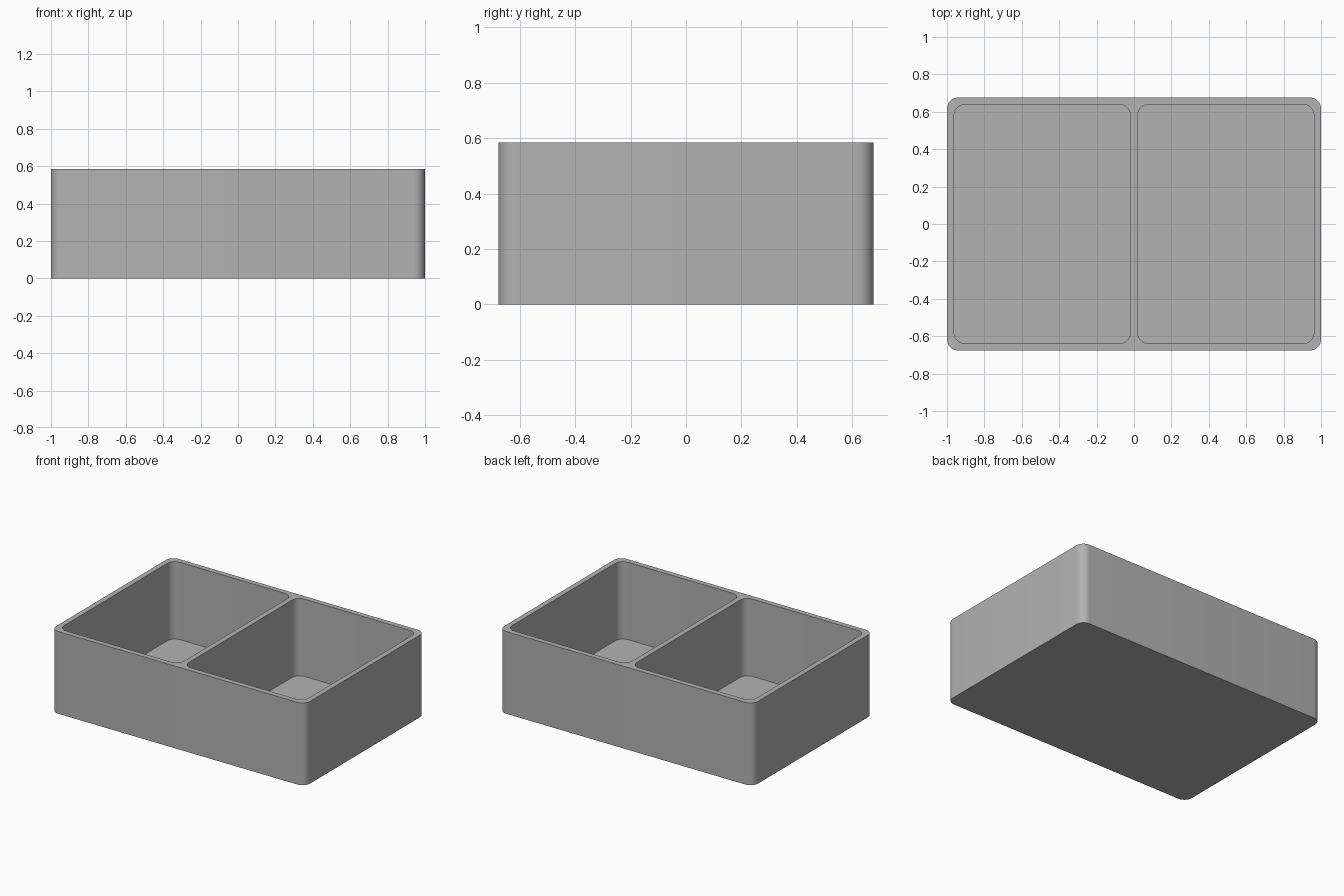
import bpy
import bmesh
from math import cos, sin, pi
from mathutils import Vector

cube = bpy.data.objects.get("Cube")
if cube:
    bpy.data.objects.remove(cube, do_unlink=True)

WIDTH, DEPTH, HEIGHT = 2.0, 1.353, 0.585
WALL, FLOOR = 0.0375, 0.035
RADIUS, STEPS = 0.06, 10

# Plain grey plastic
grey = bpy.data.materials.new("grey plastic")
grey.use_nodes = True
color = (0.45, 0.45, 0.45, 1)
grey.diffuse_color = color
grey.node_tree.nodes["Principled BSDF"].inputs["Base Color"].default_value = color

bm = bmesh.new()


def rounded_loop(cx, w, d, z):
    """Ring of vertices around a rectangle with rounded corners."""
    ring = []
    for corner, (sx, sy) in enumerate([(1, 1), (-1, 1), (-1, -1), (1, -1)]):
        center = Vector((cx + sx * (w / 2 - RADIUS), sy * (d / 2 - RADIUS), z))
        for i in range(STEPS + 1):
            a = (corner + i / STEPS) * pi / 2
            ring.append(bm.verts.new(center + RADIUS * Vector((cos(a), sin(a), 0))))
    return ring


def bridged_wall(cx, w, d, z_cap, inward):
    """Upright wall from a closed cap to the rim; returns the rim edges."""
    cap = rounded_loop(cx, w, d, z_cap)
    rim = rounded_loop(cx, w, d, HEIGHT)
    bm.faces.new(cap if inward else cap[::-1])
    edges = []
    for i in range(len(cap)):
        j = (i + 1) % len(cap)
        quad = [cap[i], cap[j], rim[j], rim[i]]
        bm.faces.new(quad[::-1] if inward else quad)
        edges.append(bm.edges.get((rim[i], rim[j])))
    return edges


# Outer shell with its base
rim_edges = bridged_wall(0, WIDTH, DEPTH, 0, False)

# Two compartments either side of the divider
pocket_w = (WIDTH - 3 * WALL) / 2
for side in (-1, 1):
    rim_edges += bridged_wall(side * (pocket_w + WALL) / 2, pocket_w,
                              DEPTH - 2 * WALL, FLOOR, True)

# Flat rim joining the shell and both compartments
bmesh.ops.triangle_fill(bm, use_beauty=True, use_dissolve=False,
                        edges=rim_edges, normal=(0, 0, 1))
bmesh.ops.recalc_face_normals(bm, faces=bm.faces[:])

mesh = bpy.data.meshes.new("divided_tray")
bm.to_mesh(mesh)
bm.free()
mesh.materials.append(grey)
tray = bpy.data.objects.new("divided_tray", mesh)
bpy.context.collection.objects.link(tray)

# Smooth rounded corners, crisp rims
bpy.ops.object.select_all(action="DESELECT")
tray.select_set(True)
bpy.context.view_layer.objects.active = tray
bpy.ops.object.shade_smooth_by_angle()
